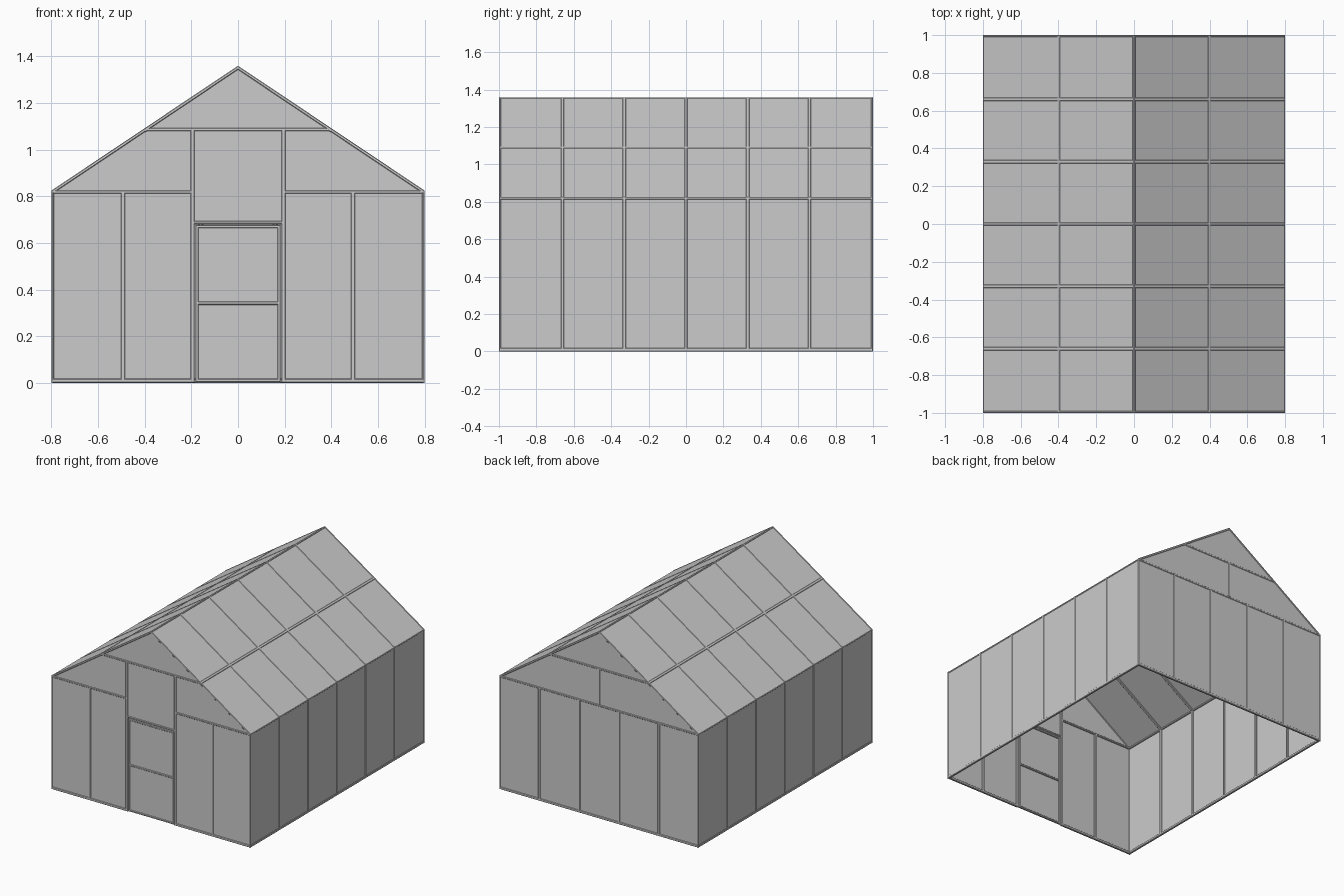
import bpy, bmesh
from mathutils import Vector, Matrix

if "Cube" in bpy.data.objects:
    bpy.data.objects.remove(bpy.data.objects["Cube"])

HX, HY, EAVE, RIDGE = 0.8, 1.0, 0.825, 1.36
MID = (EAVE + RIDGE) / 2
W, D = 0.018, 0.016          # bar width and depth
YS = [-HY, -0.66, -0.33, 0, 0.33, 0.66, HY]


def finish(name, bm):
    bmesh.ops.recalc_face_normals(bm, faces=bm.faces)
    me = bpy.data.meshes.new(name)
    bm.to_mesh(me)
    bm.free()
    ob = bpy.data.objects.new(name, me)
    bpy.context.collection.objects.link(ob)
    return ob


def bar(name, p, q, n, w=W, d=D, lift=0.0):
    """Chamfered bar from p to q whose outer face lies on the plane with normal n."""
    p, q, n = Vector(p), Vector(q), Vector(n).normalized()
    x = (q - p).normalized()
    y = n.cross(x)
    c = (p + q) / 2 + n * (lift - d / 2)
    bm = bmesh.new()
    bmesh.ops.create_cube(bm, size=1)
    bm.transform(Matrix.Diagonal(((q - p).length, w, d, 1)))
    rot = Matrix((x, y, n)).transposed().to_4x4()
    bm.transform(Matrix.Translation(c) @ rot)
    ob = finish(name, bm)
    mod = ob.modifiers.new("chamfer", 'BEVEL')
    mod.width, mod.segments = 0.003, 1


def pane(name, pts, n, t=0.004, inset=0.003):
    """Thin sheet slightly behind the plane of the bars."""
    n = Vector(n).normalized()
    bm = bmesh.new()
    f = bm.faces.new([bm.verts.new(Vector(p) - n * inset) for p in pts])
    ext = bmesh.ops.extrude_face_region(bm, geom=[f])
    bmesh.ops.translate(bm, vec=-n * t,
                        verts=[v for v in ext["geom"] if isinstance(v, bmesh.types.BMVert)])
    if f.is_valid and len(bm.faces) == len(pts) + 1:
        bm.faces.new(f.verts)
    finish(name, bm)


# Side walls and roof slopes
for s, side in ((1, "right"), (-1, "left")):
    n = (s, 0, 0)
    rn = Vector((s * (RIDGE - EAVE), 0, HX)).normalized()
    slope = Vector((-s * HX, 0, RIDGE - EAVE)).normalized()
    eave, mid, ridge = (Vector((s * HX, 0, EAVE)), Vector((s * HX / 2, 0, MID)),
                        Vector((0, 0, RIDGE)))
    Y = Vector((0, 1, 0))
    for a, b in zip(YS, YS[1:]):
        pane(side + "_wall_pane", [(s*HX, a, 0), (s*HX, b, 0), (s*HX, b, EAVE), (s*HX, a, EAVE)], n)
        for lo, hi in ((eave, mid), (mid, ridge)):
            pane(side + "_roof_pane", [lo + Y*a, lo + Y*b, hi + Y*b, hi + Y*a], rn)
    for y in YS[1:-1]:
        bar(side + "_wall_post", (s*HX, y, 0), (s*HX, y, EAVE), n)
        bar(side + "_roof_rafter", eave + Y*y, ridge + Y*y, rn)
    for y in (-1, 1):
        yy = Y * y * (HY - 0.005)
        bar(side + "_corner_post", (s*HX, yy.y, 0), (s*HX, yy.y, EAVE), n, 0.01, 0.01)
        bar(side + "_gable_rafter", eave + yy, ridge + yy, rn, 0.01, 0.014)
    bar(side + "_base_rail", (s*HX, -HY, W/2), (s*HX, HY, W/2), n)
    bar(side + "_eave_rail", (s*HX, -HY, EAVE - 0.006), (s*HX, HY, EAVE - 0.006), n, 0.012)
    bar(side + "_purlin", mid - Y*HY, mid + Y*HY, rn)
    top = ridge - slope * 0.005
    bar(side + "_ridge_rail", top - Y*HY, top + Y*HY, rn, 0.01)

# Front gable wall with door
F, FN = -HY, (0, -1, 0)
fp = lambda pts: [(x, F, z) for x, z in pts]


def fbar(name, x0, z0, x1, z1, w=W):
    bar(name, (x0, F, z0), (x1, F, z1), FN, w)


for s in (1, -1):
    for a, b in ((0.195, 0.493), (0.493, HX)):
        pane("front_pane", fp([(s*a, 0), (s*b, 0), (s*b, EAVE), (s*a, EAVE)]), FN)
    pane("front_upper_pane", fp([(s*0.195, EAVE), (s*HX, EAVE), (s*HX/2, MID), (s*0.195, MID)]), FN)
    fbar("front_post", s*0.493, 0, s*0.493, EAVE)
    fbar("door_jamb", s*0.195, 0, s*0.195, MID)
    fbar("front_eave_rail", s*0.195, EAVE - 0.006, s*(HX - 0.005), EAVE - 0.006, 0.014)
    fbar("front_base_rail", s*0.195, W/2, s*HX, W/2)
    fbar("door_stile", s*0.176, 0.003, s*0.176, 0.678, 0.014)
pane("front_peak_pane", fp([(-HX/2, MID), (HX/2, MID), (0, RIDGE)]), FN)
pane("over_door_pane", fp([(-0.195, 0.685), (0.195, 0.685), (0.195, MID), (-0.195, MID)]), FN)
fbar("front_collar_rail", -0.39, MID - 0.006, 0.39, MID - 0.006, 0.014)
fbar("door_lintel", -0.195, 0.687, 0.195, 0.687, 0.014)
for z in (0.011, 0.342, 0.671):
    fbar("door_rail", -0.176, z, 0.176, z, 0.014)
for a, b in ((0.004, 0.342), (0.342, 0.675)):
    pane("door_pane", fp([(-0.18, a), (0.18, a), (0.18, b), (-0.18, b)]), FN)

# Back gable wall
B, BN = HY, (0, 1, 0)
bx = [-HX, -0.48, -0.16, 0.16, 0.48, HX]
bp = lambda pts: [(x, B, z) for x, z in pts]
for a, b in zip(bx, bx[1:]):
    pane("back_pane", bp([(a, 0), (b, 0), (b, EAVE), (a, EAVE)]), BN)
for x in bx[1:-1]:
    bar("back_post", (x, B, 0), (x, B, EAVE), BN)
for s in (1, -1):
    pane("back_upper_pane", bp([(0, EAVE), (s*HX, EAVE), (s*HX/2, MID), (0, MID)]), BN)
pane("back_peak_pane", bp([(-HX/2, MID), (HX/2, MID), (0, RIDGE)]), BN)
bar("back_gable_post", (0, B, EAVE), (0, B, MID), BN)
bar("back_base_rail", (-HX, B, W/2), (HX, B, W/2), BN)
bar("back_eave_rail", (-HX + 0.005, B, EAVE - 0.006), (HX - 0.005, B, EAVE - 0.006), BN, 0.014)
bar("back_collar_rail", (-0.39, B, MID - 0.006), (0.39, B, MID - 0.006), BN, 0.014)
